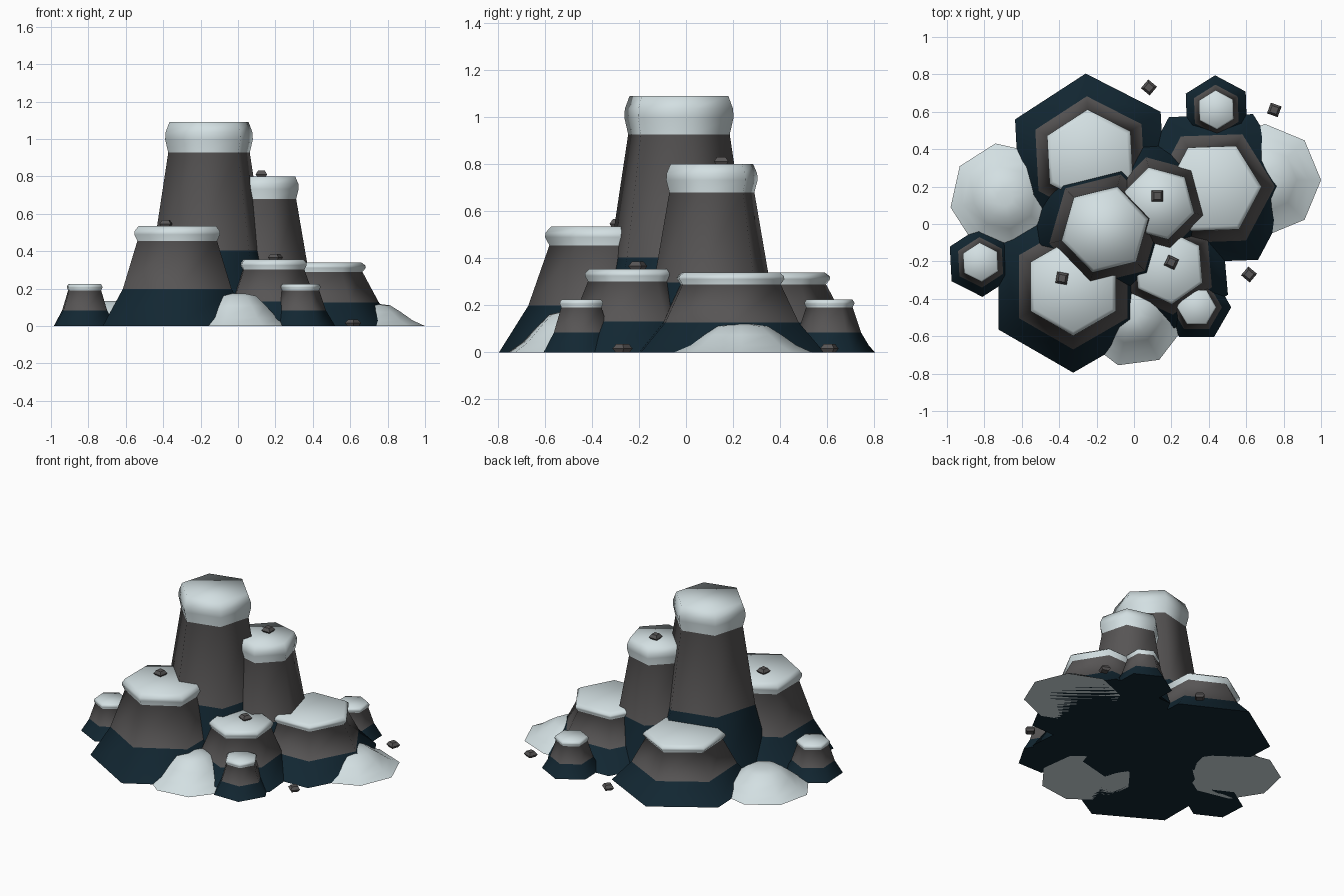
import bpy, bmesh
from math import cos, sin, tau, radians

cube = bpy.data.objects.get("Cube")
if cube:
    bpy.data.objects.remove(cube)


def make_material(name, colour):
    mat = bpy.data.materials.new(name)
    mat.use_nodes = True
    mat.diffuse_color = (*colour, 1)
    bsdf = mat.node_tree.nodes["Principled BSDF"]
    bsdf.inputs["Base Color"].default_value = (*colour, 1)
    bsdf.inputs["Roughness"].default_value = 0.9
    return mat


DARK = make_material("dark wet stone", (0.006, 0.02, 0.032))
GREY = make_material("grey stone", (0.095, 0.09, 0.09))
SNOW = make_material("snow", (0.65, 0.74, 0.76))


def loft(name, sides, profile, place, radius, height, turn, mats, bands, smooth=80):
    """Stack rings of (radius, height) fractions; bands[i] colours the strip above ring i."""
    bm = bmesh.new()
    rings = []
    for r, z in profile:
        angles = [radians(turn) + tau * i / sides for i in range(sides)]
        rings.append([bm.verts.new((r * radius * cos(a), r * radius * sin(a), z * height))
                      for a in angles])
    bm.faces.new(rings[0][::-1]).material_index = bands[0]
    for low, high, band in zip(rings, rings[1:], bands):
        for i in range(sides):
            j = (i + 1) % sides
            bm.faces.new((low[i], low[j], high[j], high[i])).material_index = band
    bm.faces.new(rings[-1]).material_index = bands[-1]
    mesh = bpy.data.meshes.new(name)
    bm.to_mesh(mesh)
    bm.free()
    for mat in mats:
        mesh.materials.append(mat)
    obj = bpy.data.objects.new(name, mesh)
    obj.location = place
    bpy.context.collection.objects.link(obj)
    if smooth:
        bpy.ops.object.select_all(action="DESELECT")
        obj.select_set(True)
        bpy.context.view_layer.objects.active = obj
        bpy.ops.object.shade_smooth_by_angle(angle=radians(smooth))
    return obj


# Six-sided rocks: flared dark foot, grey body, bulging snow cap
ROCK = [(1, 0), (0.73, 0.37), (0.535, 0.85), (0.575, 0.915), (0.57, 0.95), (0.52, 1)]
ROCK_BANDS = [0, 1, 2, 2, 2]
rocks = [  # name, x, y, foot radius, height, turn
    ("tall_rock", -0.155, -0.03, 0.42, 1.09, 14),
    ("second_tall_rock", 0.13, 0.11, 0.35, 0.80, -15),
    ("front_right_rock", -0.325, -0.335, 0.46, 0.535, 30),
    ("back_rock", -0.235, 0.355, 0.45, 0.34, 33),
    ("left_rock", 0.425, 0.19, 0.45, 0.34, 2),
    ("front_left_rock", 0.185, -0.23, 0.35, 0.355, 35),
    ("small_right_rock", -0.82, -0.205, 0.185, 0.225, 33),
    ("small_front_rock", 0.335, -0.445, 0.185, 0.225, 0),
    ("small_back_rock", 0.44, 0.61, 0.185, 0.225, 32),
]
for name, x, y, radius, height, turn in rocks:
    loft(name, 6, ROCK, (x, y, 0), radius, height, turn, [DARK, GREY, SNOW], ROCK_BANDS)

# Bell-shaped snow drifts
DRIFT = [(1, 0), (0.78, 0.25), (0.57, 0.62), (0.38, 0.92), (0.15, 1)]
drifts = [
    ("front_snow_drift", -0.01, -0.475, 0.29, 0.175, 30),
    ("left_snow_drift", 0.70, 0.235, 0.30, 0.12, 0),
    ("right_snow_drift", -0.69, 0.14, 0.295, 0.135, 10),
]
for name, x, y, radius, height, turn in drifts:
    loft(name, 8, DRIFT, (x, y, 0), radius, height, turn, [SNOW], [0] * 4)

# Faceted pebbles on the ground and on the caps
PEBBLE = [(0.7, 0), (1, 0.45), (0.6, 1)]
pebbles = [
    (-0.385, -0.29, 0.53, 35), (0.125, 0.15, 0.795, 45), (0.2, -0.205, 0.35, 20),
    (0.08, 0.73, 0, 5), (0.75, 0.61, 0, 25), (0.615, -0.27, 0, 5),
]
for n, (x, y, z, turn) in enumerate(pebbles, 1):
    loft(f"pebble_{n}", 4, PEBBLE, (x, y, z), 0.043, 0.036, turn, [GREY], [0, 0], 0)
